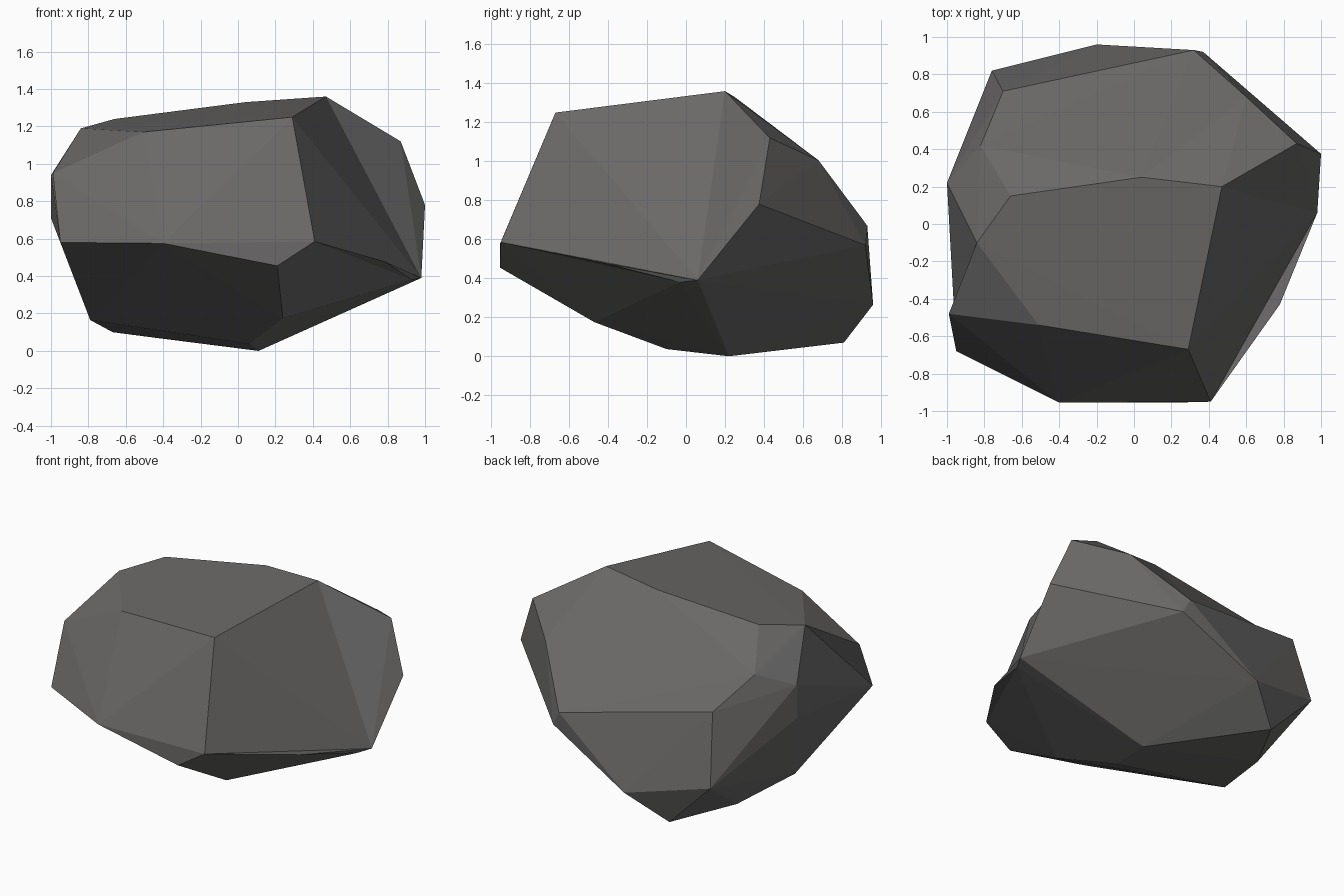
import bpy, bmesh

if "Cube" in bpy.data.objects:
    bpy.data.objects.remove(bpy.data.objects["Cube"])

# Corner points of the boulder, ring by ring from crown to base
crown = [(-0.66, 0.15, 1.24), (0.04, 0.25, 1.33), (0.47, 0.20, 1.36),
         (0.29, -0.67, 1.25), (-0.51, -0.54, 1.17), (-0.84, -0.10, 1.19)]
shoulder = [(-0.82, 0.42, 1.04), (-0.70, 0.71, 0.86), (0.32, 0.93, 0.67),
            (0.60, 0.68, 1.005), (0.87, 0.43, 1.12), (-0.99, -0.48, 0.95),
            (-1.00, 0.22, 0.94)]
girth = [(-1.00, 0.22, 0.71), (-0.95, -0.68, 0.58), (-0.40, -0.955, 0.575),
         (0.21, -0.955, 0.455), (0.41, -0.95, 0.585), (0.78, -0.43, 0.48),
         (0.93, -0.03, 0.38), (0.98, 0.06, 0.39), (1.00, 0.375, 0.78),
         (0.37, 0.92, 0.57), (-0.20, 0.96, 0.265), (-0.76, 0.82, 0.39)]
base = [(-0.44, 0.81, 0.07), (-0.67, 0.40, 0.10), (-0.79, -0.06, 0.165),
        (0.24, -0.47, 0.175), (0.06, -0.10, 0.037), (0.11, 0.22, 0.0)]

# One letter names each corner, in the order above
letters = "abcdefghijklmnopqrstuvwxyzABCDE"
bm = bmesh.new()
corner = dict(zip(letters, (bm.verts.new(p) for p in crown + shoulder + girth + base)))
bmesh.ops.convex_hull(bm, input=bm.verts[:])


def flip(pair):
    """Turn one hull edge inward to make a shallow hollow."""
    edge = bm.edges.get([corner[c] for c in pair])
    if edge and len(edge.link_faces) == 2:
        bmesh.utils.edge_rotate(edge, True)


def recut(region, keep, fans):
    """Replace the hull faces of a region by triangle fans."""
    inside = {corner[c] for c in region}
    kept = {corner[c] for c in keep}
    old = [f for f in bm.faces if set(f.verts) <= inside and not set(f.verts) <= kept]
    bmesh.ops.delete(bm, geom=old, context='FACES_ONLY')
    loose = [e for e in bm.edges if not e.link_faces]
    for e in loose:
        bm.edges.remove(e)
    for fan in fans.split():
        hub, rim = corner[fan[0]], [corner[c] for c in fan[1:]]
        for p, q in zip(rim, rim[1:]):
            bm.faces.new((hub, p, q))


# Hollow in the back slope, then the notch on the left side
for pair in ("jh", "ah", "bh", "ln", "lm", "am"):
    flip(pair)

# Dished right side and the undercut below it
recut("ckvutsrdqCDE", "qCDE", "utsrdckv rst Cqrt CtE utE")
bmesh.ops.holes_fill(bm, edges=[e for e in bm.edges if e.is_boundary], sides=0)

bmesh.ops.delete(bm, geom=[v for v in bm.verts if not v.link_faces], context='VERTS')
bmesh.ops.recalc_face_normals(bm, faces=bm.faces[:])

mesh = bpy.data.meshes.new("boulder")
bm.to_mesh(mesh)
bm.free()

# Single stone grey, flat shaded
stone = bpy.data.materials.new("stone grey")
stone.diffuse_color = (0.142, 0.138, 0.135, 1)
stone.use_nodes = True
stone.node_tree.nodes["Principled BSDF"].inputs["Base Color"].default_value = stone.diffuse_color
mesh.materials.append(stone)
boulder = bpy.data.objects.new("boulder", mesh)
bpy.context.collection.objects.link(boulder)
